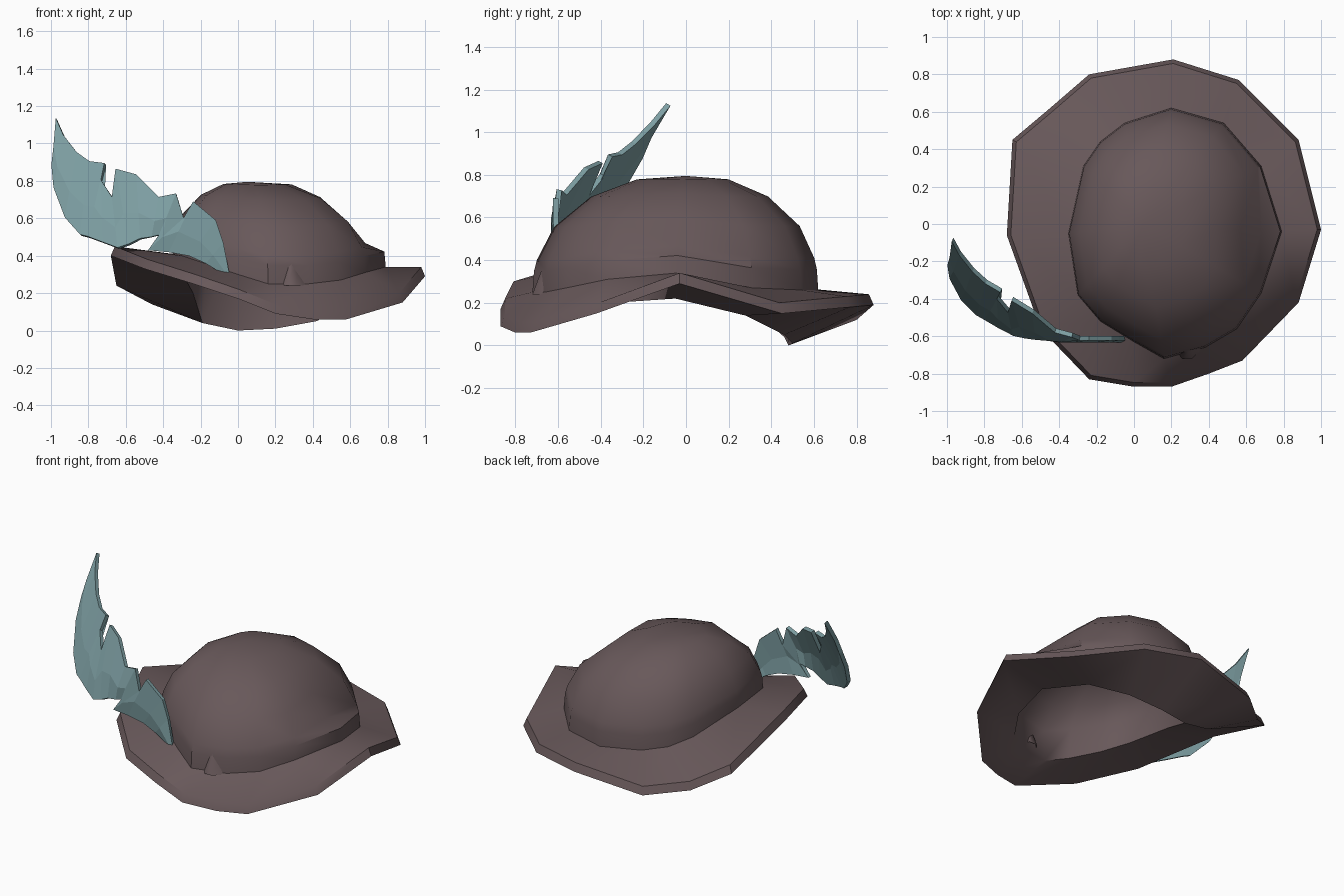
import bpy, bmesh, math
from mathutils import Vector

default_cube = bpy.data.objects.get("Cube")
if default_cube:
    bpy.data.objects.remove(default_cube, do_unlink=True)


def make_material(name, colour):
    material = bpy.data.materials.new(name)
    material.use_nodes = True
    material.diffuse_color = (*colour, 1)
    material.node_tree.nodes["Principled BSDF"].inputs["Base Color"].default_value = (*colour, 1)
    return material


felt_brown = make_material("dusty brown felt", (0.138, 0.098, 0.102))
feather_teal = make_material("grey teal feather", (0.205, 0.342, 0.361))


def loft(name, rows, material, closed=True, peak=None, smooth_angle=38):
    """Join rows of points with quads, and optionally close the last row to a peak."""
    mesh = bpy.data.meshes.new(name)
    bm = bmesh.new()
    grid = [[bm.verts.new(point) for point in row] for row in rows]
    count = len(rows[0])
    steps = range(count if closed else count - 1)
    for row, following in zip(grid, grid[1:]):
        for i in steps:
            j = (i + 1) % count
            bm.faces.new((row[i], row[j], following[j], following[i]))
    if peak is not None:
        top = bm.verts.new(peak)
        for i in steps:
            bm.faces.new((grid[-1][i], grid[-1][(i + 1) % count], top))
    bmesh.ops.recalc_face_normals(bm, faces=bm.faces)
    bm.to_mesh(mesh)
    bm.free()
    mesh.materials.append(material)
    part = bpy.data.objects.new(name, mesh)
    bpy.context.collection.objects.link(part)
    bpy.ops.object.select_all(action="DESELECT")
    part.select_set(True)
    bpy.context.view_layer.objects.active = part
    bpy.ops.object.shade_smooth_by_angle(angle=math.radians(smooth_angle))
    return part


# Brim edge, seam at the foot of the crown, and head opening, clockwise from the back
outline = [
    ((.21, .88, .24), (.2, .62, .26), (.2, .5, .01)),
    ((.56, .77, .23), (.48, .54, .26), (.42, .46, .05)),
    ((.88, .45, .2), (.68, .31, .27), (.59, .28, .14)),
    ((1, -.03, .34), (.79, -.04, .34), (.68, -.05, .22)),
    ((.88, -.42, .2), (.68, -.37, .31), (.62, -.34, .2)),
    ((.58, -.73, .11), (.55, -.56, .27), (.5, -.52, .18)),
    ((.4, -.8, .11), (.38, -.66, .25), (.35, -.61, .17)),
    ((.2, -.87, .14), (.16, -.72, .25), (.16, -.65, .18)),
    ((0, -.87, .22), (0, -.63, .3), (.02, -.58, .22)),
    ((-.24, -.83, .3), (-.18, -.52, .36), (-.14, -.48, .28)),
    ((-.5, -.56, .38), (-.3, -.38, .4), (-.25, -.34, .32)),
    ((-.68, -.06, .45), (-.35, -.05, .41), (-.3, -.04, .31)),
    ((-.65, .45, .29), (-.27, .31, .33), (-.24, .28, .2)),
    ((-.46, .61, .19), (-.18, .44, .29), (-.19, .46, .04)),
    ((-.24, .8, .17), (-.05, .54, .27), (0, .48, 0)),
]
edge, seam, opening = [[Vector(point) for point in ring] for ring in zip(*outline)]
middle = Vector((.18, 0, 0))
crown_top = Vector((.05, 0, .795))


def bevelled(point):
    """Pull a brim point slightly inward at the same height."""
    flat = middle + (point - middle) * .975
    return Vector((flat.x, flat.y, point.z))


# Crown: rings rising to the top, with the left side slumped above a small hem
crown_rings = [seam]
for radius, height in ((.99, .18), (.97, .28), (.86, .56), (.62, .82), (.32, .97)):
    ring = []
    for point in seam:
        spot = crown_top.lerp(point, radius)
        spot.z = point.z + (crown_top.z - point.z) * height
        if height > .2:
            spot.x = min(spot.x, .68, .68 - 1.13 * (spot.z - .5))
        ring.append(spot)
    crown_rings.append(ring)
loft("crown", crown_rings, felt_brown, peak=crown_top)

# Brim: top surface and bevelled rim
rim = [point - Vector((0, 0, .05)) for point in edge]
loft("brim", [seam, [bevelled(point) for point in edge], rim], felt_brown)

# Underside of the brim, running up into a thin lining under the crown
core = Vector((.1, 0, .25))
lining = [[core.lerp(point, .95) for point in ring] for ring in crown_rings[2:]]
loft("underside", [rim, opening] + lining, felt_brown,
     peak=core.lerp(crown_top, .95), smooth_angle=75)

# Pinched fold at the front of the crown
foot = [Vector((.28 + dx, -.67 + dy, .24)) for dx, dy in
        ((-.07, 0), (-.02, -.05), (.03, -.05), (.08, 0), (.03, .06), (-.03, .06))]
fold_tip = Vector((.275, -.66, .4))
loft("front_fold", [foot, [fold_tip.lerp(point, .5) for point in foot]], felt_brown,
     peak=fold_tip, smooth_angle=60)

# Feather: ragged upper edge and lower edge in the x-z plane, from quill to tip
barbs = [
    ((-.05, .31), (-.07, .3)),
    ((-.08, .47), (-.17, .36)),
    ((-.12, .59), (-.26, .4)),
    ((-.24, .69), (-.37, .42)),
    ((-.29, .6), (-.48, .43)),
    ((-.33, .73), (-.42, .51)),
    ((-.42, .71), (-.46, .5)),
    ((-.54, .83), (-.52, .49)),
    ((-.65, .86), (-.58, .46)),
    ((-.67, .71), (-.64, .44)),
    ((-.73, .8), (-.72, .47)),
    ((-.71, .89), (-.8, .5)),
    ((-.79, .9), (-.84, .51)),
    ((-.86, .95), (-.92, .6)),
    ((-.93, 1.04), (-.98, .76)),
    ((-.97, 1.13), (-.99, .88)),
]


def feather_point(x, z, forward=0):
    """Sweep the feather backwards toward its tip."""
    sweep = max(0, z - x - 1)
    return Vector((x, -.61 + .47 * sweep ** 1.2 - forward, z))


rows = []
for (ux, uz), (lx, lz) in barbs:
    rib = feather_point(.4 * ux + .6 * lx, .4 * uz + .6 * lz, .01)
    rows.append([feather_point(ux, uz), rib, feather_point(lx, lz)])
feather = loft("feather", rows, feather_teal, closed=False)
bpy.ops.object.shade_flat()
thickness = feather.modifiers.new("thickness", "SOLIDIFY")
thickness.thickness = .025
thickness.offset = 0
